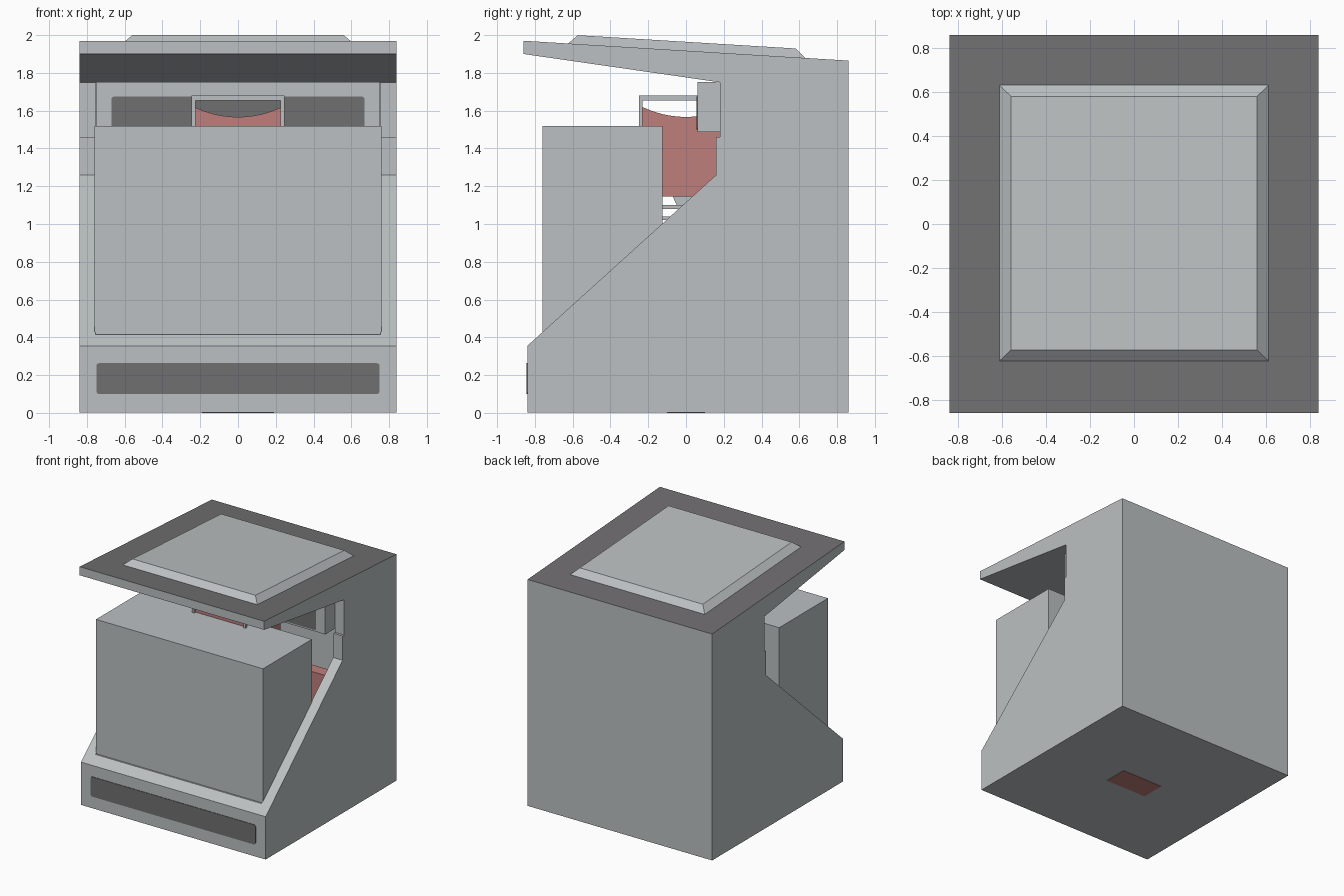
import bpy, bmesh, math
from mathutils import Matrix, Vector

old = bpy.data.objects.get("Cube")
if old:
    bpy.data.objects.remove(old, do_unlink=True)


def material(name, rgb):
    m = bpy.data.materials.new(name)
    m.use_nodes = True
    m.diffuse_color = (*rgb, 1)
    m.node_tree.nodes["Principled BSDF"].inputs["Base Color"].default_value = (*rgb, 1)
    return m


GREY = material("light grey", (0.50, 0.53, 0.54))
DARK = material("dark grey", (0.165, 0.16, 0.165))
RED = material("soft red", (0.52, 0.21, 0.20))


def finish(name, bm, *mats):
    bmesh.ops.recalc_face_normals(bm, faces=bm.faces)
    mesh = bpy.data.meshes.new(name)
    bm.to_mesh(mesh)
    bm.free()
    for m in mats:
        mesh.materials.append(m)
    ob = bpy.data.objects.new(name, mesh)
    bpy.context.collection.objects.link(ob)
    return ob


def box(name, x, y, z, mat):
    """Box from (low, high) ranges on each axis."""
    bm = bmesh.new()
    bmesh.ops.create_cube(bm, size=1)
    for v in bm.verts:
        v.co = Vector([r[0] if c < 0 else r[1] for c, r in zip(v.co, (x, y, z))])
    return finish(name, bm, mat)


def prism(name, profile, half, *mats):
    """Side profile of (y, z) points extruded across x."""
    bm = bmesh.new()
    face = bm.faces.new([bm.verts.new((-half, y, z)) for y, z in profile])
    ext = bmesh.ops.extrude_face_region(bm, geom=[face])
    moved = [g for g in ext["geom"] if isinstance(g, bmesh.types.BMVert)]
    bmesh.ops.translate(bm, verts=moved, vec=(2 * half, 0, 0))
    return finish(name, bm, *mats)


def cylinder(name, r, centre, axis):
    bm = bmesh.new()
    bmesh.ops.create_cone(bm, cap_ends=True, segments=128, radius1=r, radius2=r, depth=2,
                          matrix=Matrix.Translation(centre) @ Matrix.Rotation(math.pi / 2, 4, axis))
    return finish(name, bm, RED)


def cut(ob, cutter):
    mod = ob.modifiers.new("cut", "BOOLEAN")
    mod.operation = "DIFFERENCE"
    mod.solver = "EXACT"
    mod.object = cutter
    bpy.context.view_layer.objects.active = ob
    bpy.ops.object.modifier_apply(modifier=mod.name)
    bpy.data.objects.remove(cutter, do_unlink=True)


def rounded_plate(name, x, z, y, mat):
    """Thin front-facing plate with rounded corners."""
    ob = box(name, (-x, x), (y - 0.004, y + 0.004), z, mat)
    bm = bmesh.new()
    bm.from_mesh(ob.data)
    edges = [e for e in bm.edges if abs(e.verts[0].co.y - e.verts[1].co.y) > 0.001]
    bmesh.ops.bevel(bm, geom=edges, offset=0.015, segments=3, affect="EDGES", profile=0.5)
    bm.to_mesh(ob.data)
    bm.free()
    return ob


# Housing with sloped front and overhanging roof
housing = prism("housing", [(-0.84, 0.003), (-0.84, 0.355), (0.16, 1.26), (0.16, 1.46),
                            (0.18, 1.46), (0.18, 1.75), (-0.86, 1.90), (-0.86, 1.97),
                            (0.86, 1.865), (0.86, 0.003)], 0.84, GREY, DARK)
for f in housing.data.polygons:
    if f.normal.z > 0.9 and f.center.z > 1.8:
        f.material_index = 1
cut(housing, box("cavity_cutter", (-0.755, 0.755), (-0.78, 0.5), (0.415, 1.75), GREY))

# Raised roof panel, following the roof slope
bm = bmesh.new()
bmesh.ops.create_cube(bm, size=2)
for v in bm.verts:
    top = v.co.z > 0
    v.co.x *= 0.56 if top else 0.617
    v.co.y = v.co.y * (0.577 if top else 0.632) + 0.004
    v.co.z = 1.9175 - 0.061 * v.co.y + (0.047 if top else -0.004)
finish("roof_panel", bm, GREY)

# Front drawer block
box("front_block", (-0.76, 0.76), (-0.76, -0.125), (0.40, 1.52), GREY)

# Head block under the roof, with dark panels
box("head_block", (-0.752, 0.752), (0.06, 0.52), (1.487, 1.752), GREY)
rounded_plate("head_display", 0.67, (1.50, 1.675), 0.06, DARK)
rounded_plate("front_grille", 0.75, (0.10, 0.263), -0.84, DARK)

# Open hopper with a scalloped rim
hopper = box("hopper", (-0.225, 0.225), (-0.23, 0.23), (1.145, 1.62), RED)
cut(hopper, box("well_cutter", (-0.20, 0.20), (-0.205, 0.205), (1.2, 1.8), RED))
cut(hopper, cylinder("rim_cutter", 0.53, (0, 0, 2.097), "X"))
cut(hopper, cylinder("rim_cutter", 0.53, (0, 0, 2.097), "Y"))

# Cage around the hopper
box("cage_front_bar", (-0.245, 0.245), (-0.25, -0.225), (1.655, 1.68), GREY)
for side, s in (("right", -1), ("left", 1)):
    x = sorted((s * 0.245, s * 0.224))
    box("cage_post_" + side, x, (-0.25, -0.23), (1.10, 1.66), GREY)
    box("cage_top_bar_" + side, x, (-0.23, 0.07), (1.655, 1.68), GREY)

# Outlet below the hopper
prism("outlet_chute", [(-0.07, 1.145), (0.06, 1.18), (0.06, 1.06), (-0.04, 1.08)], 0.15, GREY)
for z in (1.02, 1.08):
    box("support_rail", (-0.245, 0.245), (-0.13, 0.2), (z, z + 0.02), GREY)

# Red inner shelf and underside outlet
box("inner_panel", (-0.74, 0.74), (0.2, 0.3), (0.42, 1.07), RED)
box("underside_outlet", (-0.19, 0.19), (-0.1, 0.1), (0, 0.006), RED)
